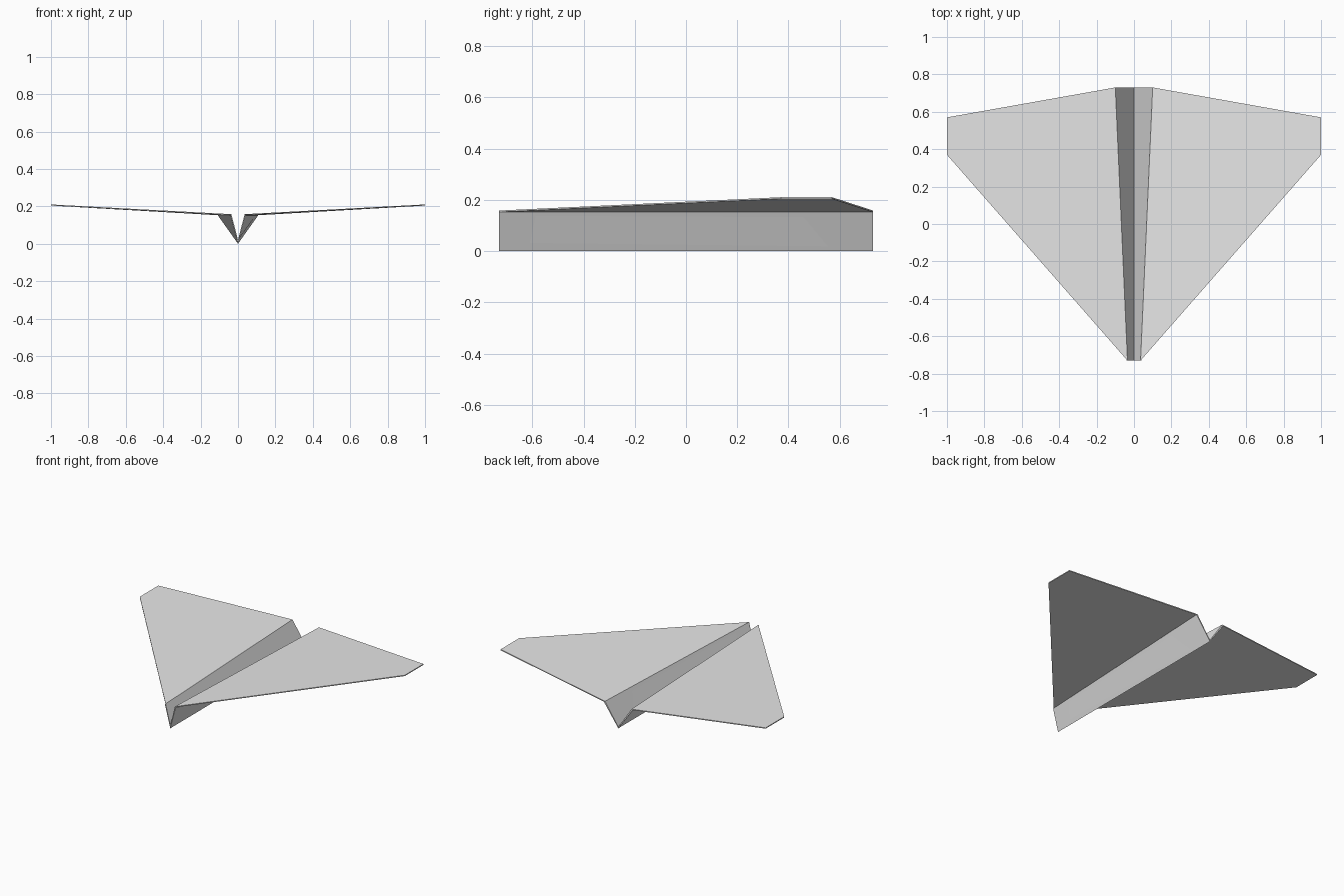
import bpy

cube = bpy.data.objects.get("Cube")
if cube:
    bpy.data.objects.remove(cube, do_unlink=True)

# One plain paper colour
paper = bpy.data.materials.new("white_paper")
paper.use_nodes = True
colour = (0.8, 0.8, 0.8, 1)
paper.diffuse_color = colour
paper.node_tree.nodes["Principled BSDF"].inputs["Base Color"].default_value = colour


def sheet(name, upper, lower):
    """Thin closed plate between two matching quads, both counter-clockwise from above."""
    n = len(upper)
    faces = [tuple(range(n)), tuple(reversed(range(n, 2 * n)))]
    faces += [(i, i + n, (i + 1) % n + n, (i + 1) % n) for i in range(n)]
    mesh = bpy.data.meshes.new(name)
    mesh.from_pydata(upper + lower, [], faces)
    mesh.materials.append(paper)
    obj = bpy.data.objects.new(name, mesh)
    bpy.context.collection.objects.link(obj)
    return obj


NOSE, TAIL = -0.73, 0.73
TOP, THICK = 0.158, 0.006

# Wings: swept sheets rising to clipped tips
for side, s in (("left", 1), ("right", -1)):
    outline = [(0.035, NOSE, TOP), (1, 0.37, 0.21), (1, 0.57, 0.21), (0.1, TAIL, TOP)]
    wing = [(s * x, y, z) for x, y, z in outline][::s]
    sheet(side + "_wing", wing, [(x, y, z - THICK) for x, y, z in wing])

    # Folded keel side: opens wider toward the tail
    inner = [(0, NOSE, 0.02), (0.035, NOSE, TOP), (0.1, TAIL, TOP), (0, TAIL, 0.01)]
    outer = [(0, NOSE, 0), (0.04, NOSE, TOP - THICK), (0.108, TAIL, TOP - THICK), (0, TAIL, 0)]
    sheet(side + "_keel_fold",
          [(s * x, y, z) for x, y, z in inner][::s],
          [(s * x, y, z) for x, y, z in outer][::s])
